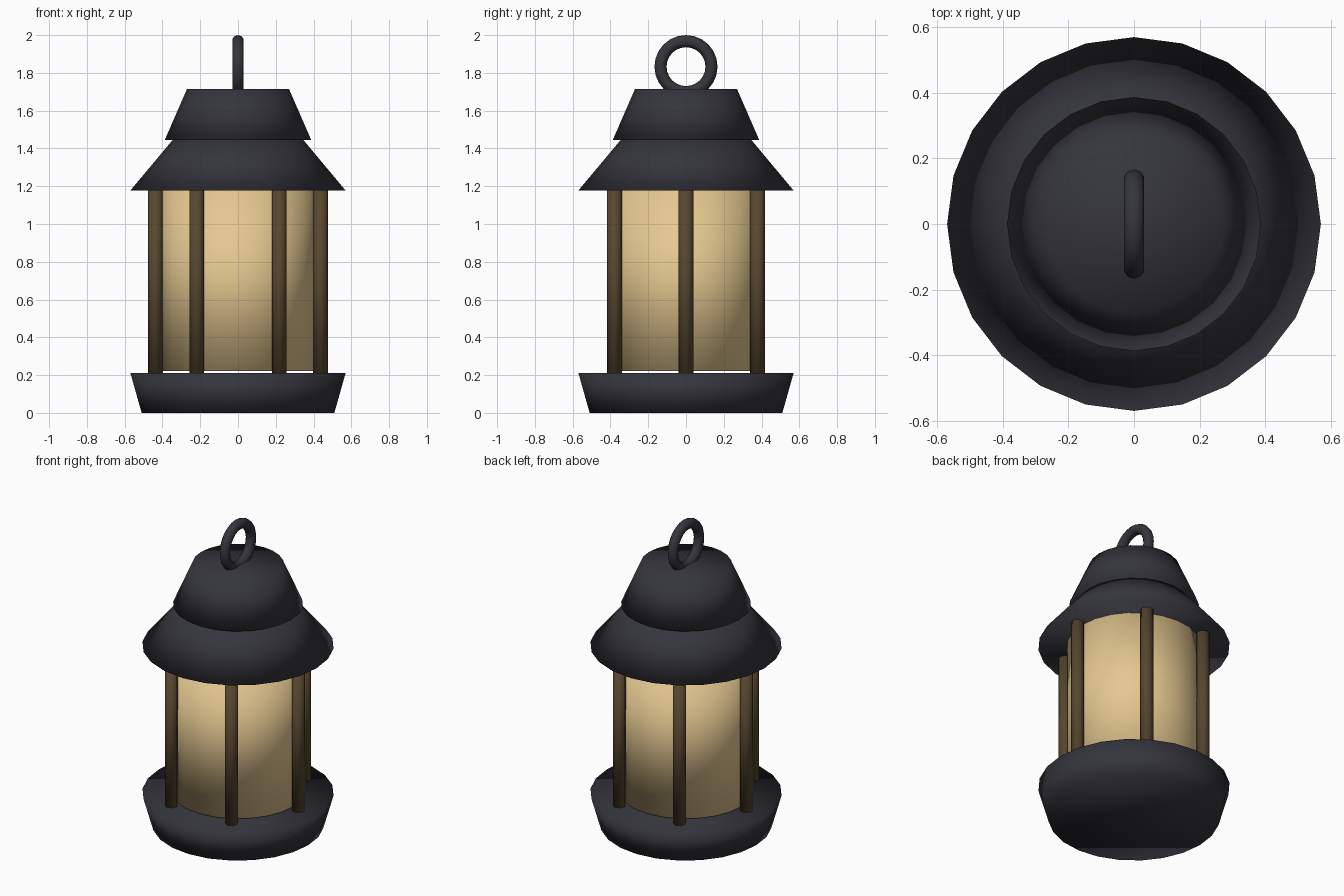
import bpy, math

if "Cube" in bpy.data.objects:
    bpy.data.objects.remove(bpy.data.objects["Cube"])


def material(name, rgb):
    m = bpy.data.materials.new(name)
    m.diffuse_color = (*rgb, 1)
    m.use_nodes = True
    m.node_tree.nodes["Principled BSDF"].inputs["Base Color"].default_value = m.diffuse_color
    return m


iron = material("dark_iron", (0.035, 0.035, 0.046))
bronze = material("dark_bronze", (0.095, 0.062, 0.029))
amber = material("amber_glass", (0.78, 0.58, 0.28))


def finish(name, mat):
    ob = bpy.context.object
    ob.name = name
    ob.data.materials.append(mat)
    bpy.ops.object.shade_smooth()
    return ob


def frustum(name, mat, r_low, r_high, z_low, z_high, sides=24, x=0, y=0):
    # first vertex is turned onto the x axis
    bpy.ops.mesh.primitive_cone_add(
        vertices=sides, radius1=r_low, radius2=r_high, depth=z_high - z_low,
        location=(x, y, (z_low + z_high) / 2))
    return finish(name, mat)


# Base, glass and two-tier roof
frustum("base", iron, 0.51, 0.57, 0.0, 0.212)
frustum("glass", amber, 0.40, 0.40, 0.223, 1.177)
frustum("lower_roof", iron, 0.57, 0.345, 1.177, 1.446)
frustum("upper_roof", iron, 0.387, 0.27, 1.446, 1.715)

# Six posts around the glass
for i in range(6):
    a = i * math.pi / 3
    frustum(f"post_{i + 1}", bronze, 0.039, 0.039, 0.207, 1.182, 8,
            0.437 * math.cos(a), 0.437 * math.sin(a))

# Hanging ring, seen face-on from the side
bpy.ops.mesh.primitive_torus_add(
    major_radius=0.135, minor_radius=0.032, major_segments=24, minor_segments=10,
    location=(0, 0, 1.833), rotation=(0, math.pi / 2, 0))
finish("hanging_ring", iron)
